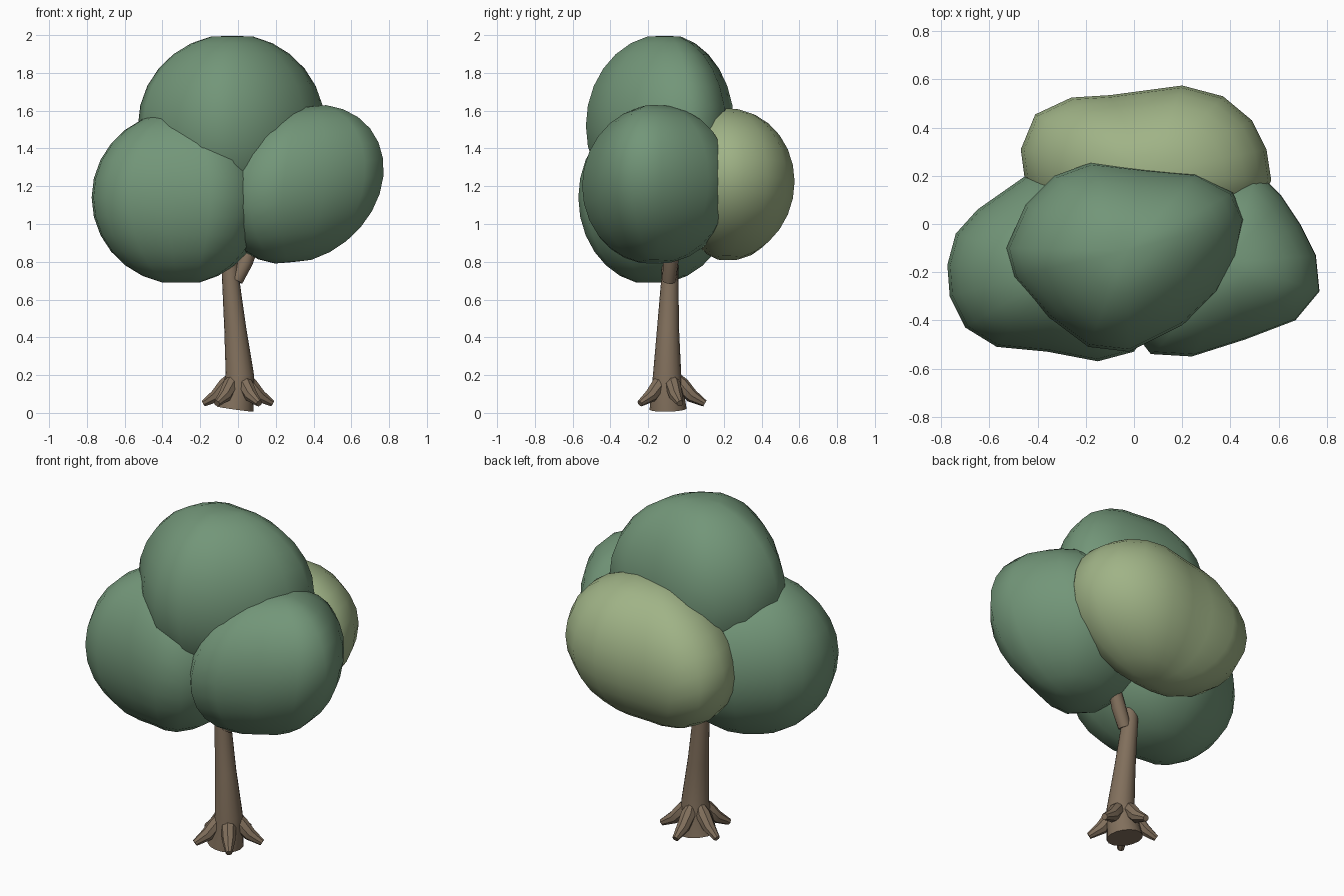
import bpy, bmesh, math
from mathutils import Vector

cube = bpy.data.objects.get("Cube")
if cube:
    bpy.data.objects.remove(cube)


def material(name, rgb):
    m = bpy.data.materials.new(name)
    m.use_nodes = True
    m.diffuse_color = (*rgb, 1)
    m.node_tree.nodes["Principled BSDF"].inputs["Base Color"].default_value = (*rgb, 1)
    return m


green = material("leaf_green", (0.17, 0.305, 0.19))
light_green = material("light_leaf_green", (0.35, 0.45, 0.24))
bark = material("bark_brown", (0.22, 0.16, 0.107))


def skin_rings(name, rings, start, end, mat):
    """Loft a closed smooth shell through rings, capped by fans to two points."""
    bm = bmesh.new()
    loops = [[bm.verts.new(p) for p in ring] for ring in rings]
    count = len(loops[0])
    first, last = bm.verts.new(start), bm.verts.new(end)
    for i in range(count):
        j = (i + 1) % count
        bm.faces.new((first, loops[0][j], loops[0][i]))
        bm.faces.new((last, loops[-1][i], loops[-1][j]))
        for a, b in zip(loops, loops[1:]):
            bm.faces.new((a[i], a[j], b[j], b[i]))
    bmesh.ops.recalc_face_normals(bm, faces=bm.faces)
    mesh = bpy.data.meshes.new(name)
    bm.to_mesh(mesh)
    bm.free()
    mesh.materials.append(mat)
    obj = bpy.data.objects.new(name, mesh)
    bpy.context.collection.objects.link(obj)
    return obj


def foliage(name, outline, pole, z_mid, half, mat, tilt=0.0, lean=0.0):
    """Rounded clump: a plan outline swept over a half circle, pinched at the poles."""
    centre = Vector(pole)
    steps = 14

    def place(p, s):
        x = p.x + lean * s
        return (x, p.y, z_mid + half * s + tilt * (p.x - centre.x))

    rings = []
    for k in range(1, steps):
        a = math.pi * (k / steps - 0.5)
        rings.append([place(centre.lerp(Vector(p), math.cos(a)), math.sin(a)) for p in outline])
    obj = skin_rings(name, rings, place(centre, -0.98), place(centre, 0.98), mat)
    obj.data.polygons.foreach_set("use_smooth", [True] * len(obj.data.polygons))


def limb(name, path, sides=12):
    """Tapered round limb through (x, y, z, radius) stations."""
    points = [Vector(p[:3]) for p in path]
    rings = []
    for i, p in enumerate(points):
        d = points[min(i + 1, len(points) - 1)] - points[max(i - 1, 0)]
        turn = Vector((0, 0, 1)).rotation_difference(d.normalized())
        r = path[i][3]
        rings.append([p + turn @ Vector((r * math.cos(t), r * math.sin(t), 0))
                      for t in (math.tau * k / sides for k in range(sides))])
    obj = skin_rings(name, rings, points[0], points[-1], bark)
    bpy.ops.object.select_all(action='DESELECT')
    obj.select_set(True)
    bpy.context.view_layer.objects.active = obj
    bpy.ops.object.shade_smooth_by_angle(angle=math.radians(40))


# Foliage clumps
foliage("top_foliage",
        [(-.53, -.1), (-.45, .08), (-.33, .2), (-.18, .255), (.04, .23), (.26, .21), (.41, .13),
         (.46, .02), (.43, -.13), (.35, -.28), (.2, -.42), (-.02, -.53), (-.19, -.51),
         (-.35, -.39), (-.5, -.22)],
        (-.03, -.11), 1.52, .485, green)
foliage("right_foliage",
        [(-.775, -.17), (-.74, -.04), (-.65, .06), (-.45, .2), (-.25, .25), (-.05, .2), (.1, .1),
         (.15, -.12), (.12, -.35), (0, -.53), (-.15, -.57), (-.36, -.53), (-.57, -.51),
         (-.7, -.43), (-.765, -.3)],
        (-.3, -.18), 1.14, .46, green)
foliage("left_foliage",
        [(.77, -.28), (.755, -.13), (.69, 0), (.61, .12), (.5, .23), (.22, .24), (0, .12),
         (-.1, -.1), (-.08, -.35), (.07, -.54), (.24, -.55), (.46, -.48), (.67, -.4)],
        (.33, -.16), 1.21, .42, green, tilt=.1, lean=.04)
foliage("back_foliage",
        [(.57, .18), (.55, .31), (.49, .43), (.37, .53), (.2, .575), (.05, .555), (-.1, .535),
         (-.26, .525), (-.41, .455), (-.47, .31), (-.45, .16), (-.35, .04), (-.15, -.02),
         (.1, -.03), (.35, -.01), (.5, .06)],
        (.06, .21), 1.21, .4, light_green, tilt=.1)

# Trunk and branch
limb("trunk", [(-.015, -.095, .02, .098), (.01, -.1, .2, .075), (-.015, -.095, .45, .058),
               (-.04, -.085, .72, .045), (-.05, -.08, 1, .038)], 16)
limb("branch", [(-.01, -.09, .7, .036), (.04, -.08, .8, .04), (.12, -.06, 1, .03)])

# Five roots spread around the trunk base
for k in range(5):
    a = math.radians(18 + 72 * k)
    limb(f"root_{k + 1}",
         [(r * math.cos(a), -.09 + r * math.sin(a), z, w)
          for r, z, w in ((.035, .2, .02), (.065, .15, .042), (.12, .09, .036), (.19, .05, .018))], 8)
